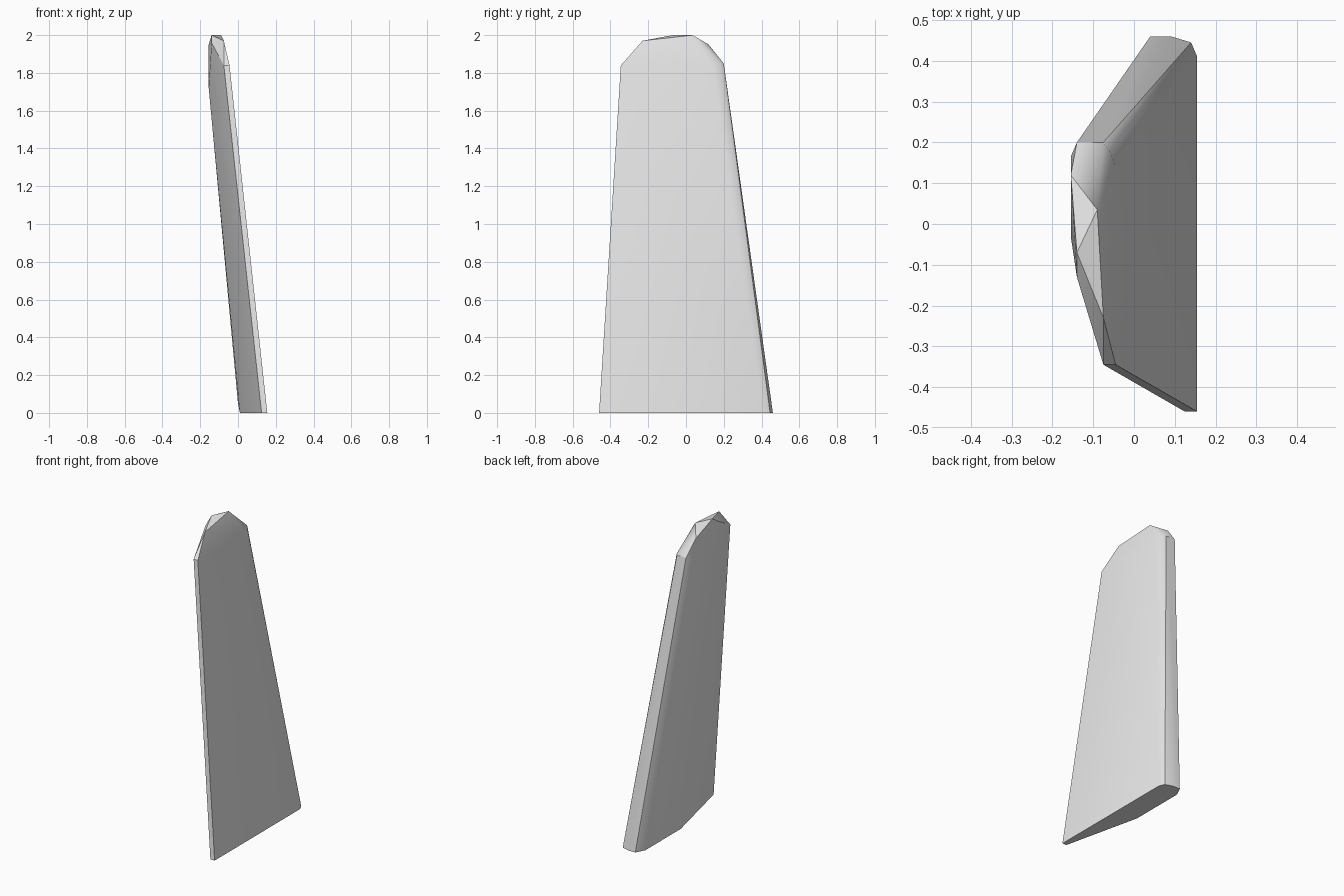
import bpy, bmesh, math

cube = bpy.data.objects.get("Cube")
if cube:
    bpy.data.objects.remove(cube, do_unlink=True)

# Plain grey surface
grey = bpy.data.materials.new("light_grey")
grey.use_nodes = True
colour = (0.8, 0.8, 0.8, 1)
grey.diffuse_color = colour
grey.node_tree.nodes["Principled BSDF"].inputs["Base Color"].default_value = colour

# Footprint: flat outer side, rounded back corner, bulged inner side
foot = [(.155, -.46, 0), (.155, .41, 0), (.14, .445, 0), (.09, .46, 0), (.04, .46, 0),
        (.01, .40, 0), (0, .12, .05), (.01, .12, 0), (.01, .04, 0), (.125, -.46, 0)]

# Shoulder outline where the leaning sides end
shoulder = [(-.045, -.345, 1.84), (-.045, .14, 1.84), (-.06, .18, 1.85),
            (-.075, .2, 1.85), (-.14, .2, 1.85), (-.155, .165, 1.82),
            (-.155, -.03, 1.72), (-.075, -.345, 1.84)]

# Faceted tip
tip = [(-.075, -.23, 1.97), (-.09, .035, 2), (-.14, -.07, 2),
       (-.155, .12, 1.95), (-.14, -.13, 1.96)]

# Slab wrapped around the three outlines
bm = bmesh.new()
for point in foot + shoulder + tip:
    bm.verts.new(point)
hull = bmesh.ops.convex_hull(bm, input=bm.verts)
spare = {v for v in hull["geom_interior"] + hull["geom_unused"]
         if isinstance(v, bmesh.types.BMVert)}
bmesh.ops.delete(bm, geom=list(spare), context="VERTS")
bmesh.ops.dissolve_limit(bm, angle_limit=math.radians(1), verts=bm.verts, edges=bm.edges)
bmesh.ops.recalc_face_normals(bm, faces=bm.faces)

mesh = bpy.data.meshes.new("leaning_slab")
bm.to_mesh(mesh)
bm.free()
mesh.materials.append(grey)
slab = bpy.data.objects.new("leaning_slab", mesh)
bpy.context.collection.objects.link(slab)

# Soft sides, crisp edges
bpy.ops.object.select_all(action="DESELECT")
slab.select_set(True)
bpy.context.view_layer.objects.active = slab
bpy.ops.object.shade_smooth_by_angle(angle=math.radians(30))
